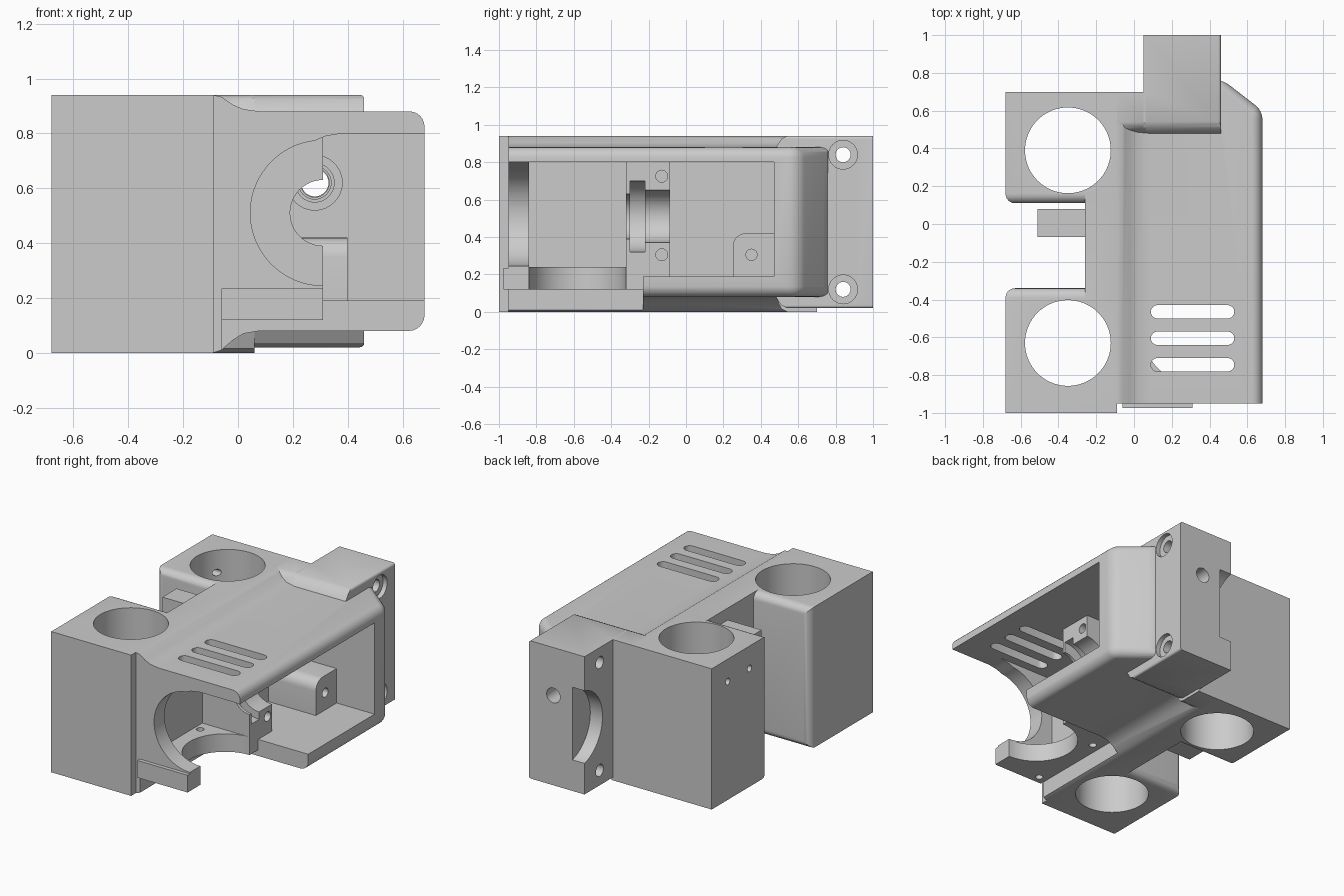
import bpy, bmesh, math
from mathutils import Vector

if "Cube" in bpy.data.objects:
    bpy.data.objects.remove(bpy.data.objects["Cube"])

grey = bpy.data.materials.new("light grey plastic")
grey.use_nodes = True
COLOUR = (0.6, 0.6, 0.6, 1)
grey.diffuse_color = COLOUR
grey.node_tree.nodes["Principled BSDF"].inputs["Base Color"].default_value = COLOUR


def place(axis, a, b, t):
    return Vector({"x": (t, a, b), "y": (a, t, b), "z": (a, b, t)}[axis])


def prism(name, pts, axis, lo, hi, round_if=None, radius=0.05):
    """Extrude a 2D outline along an axis, optionally rounding chosen edges."""
    bm = bmesh.new()
    base = bm.faces.new([bm.verts.new(place(axis, a, b, lo)) for a, b in pts])
    ext = bmesh.ops.extrude_face_region(bm, geom=[base])["geom"]
    bmesh.ops.translate(bm, vec=place(axis, 0, 0, hi - lo),
                        verts=[v for v in ext if isinstance(v, bmesh.types.BMVert)])
    bmesh.ops.recalc_face_normals(bm, faces=bm.faces)
    if round_if:
        edges = [e for e in bm.edges if round_if(e.verts[0].co, e.verts[1].co)]
        bmesh.ops.bevel(bm, geom=edges, offset=radius, segments=6, profile=0.5,
                        affect="EDGES", clamp_overlap=True)
    mesh = bpy.data.meshes.new(name)
    bm.to_mesh(mesh)
    bm.free()
    ob = bpy.data.objects.new(name, mesh)
    bpy.context.collection.objects.link(ob)
    mesh.materials.append(grey)
    return ob


def box(name, x, y, z, **kw):
    return prism(name, [(x[0], y[0]), (x[1], y[0]), (x[1], y[1]), (x[0], y[1])],
                 "z", z[0], z[1], **kw)


def rod(name, axis, a, b, r, lo, hi, n=48):
    ring = [(a + r * math.cos(2 * math.pi * i / n), b + r * math.sin(2 * math.pi * i / n))
            for i in range(n)]
    return prism(name, ring, axis, lo, hi)


def combine(target, other, op):
    bpy.context.view_layer.objects.active = target
    mod = target.modifiers.new(op, "BOOLEAN")
    mod.operation, mod.solver, mod.object = op, "EXACT", other
    bpy.ops.object.modifier_apply(modifier=mod.name)
    bpy.data.objects.remove(other)


def add(other):
    combine(body, other, "UNION")


def cut(other):
    combine(body, other, "DIFFERENCE")


# Central rib whose top and bottom step down smoothly to the hood
step = [(-0.09, 0.94), (-0.06, 0.933), (-0.02, 0.905), (0.02, 0.888), (0.08, 0.88)]
low = [(-0.09, 0.0), (-0.06, 0.01), (-0.02, 0.045), (0.02, 0.07), (0.08, 0.08)]
rib = [(-0.26, 0.94)] + step + low[::-1] + [(-0.26, 0)]
body = prism("carriage_body", rib, "y", -0.95, 0.69)

# Hood with rounded outer edges and a chamfered rear corner
hood = [(-0.05, -0.95), (0.68, -0.95), (0.68, 0.6), (0.46, 0.77), (0.3, 0.77), (-0.05, 0.6)]


def hood_edge(a, b):
    return a.x > 0.45 and b.x > 0.45 and (a.y > 0.5 or b.y > 0.5)


add(prism("hood", hood, "z", 0.08, 0.88, round_if=hood_edge, radius=0.055))

# Two bearing blocks, rounded on the faces towards the gap
for y0, y1, gap in ((-1, -0.34, -0.34), (0.11, 0.7, 0.11)):
    add(box("bearing_block", (-0.68, -0.09), (y0, y1), (0, 0.94), radius=0.05,
            round_if=lambda a, b: abs(a.y - gap) < 0.01 and abs(b.y - gap) < 0.01))

# Raised rear mount with a sloped front
for x0, x1, back, bottom in ((0.05, 0.46, 1.0, 0.02), (-0.1, 0.06, 0.7, 0.0)):
    side = [(back, bottom), (back, 0.94), (0.54, 0.94), (0.51, 0.925), (0.48, 0.88),
            (0.48, 0.08), (0.51, bottom + 0.015), (0.54, bottom)]
    add(prism("rear_mount", side, "x", x0, x1, radius=0.055, round_if=lambda a, b:
              a.x > 0.45 and b.x > 0.45 and abs(a.z - b.z) < 0.001
              and max(a.y, b.y) > 0.9))

# Belt clamp in the gap
add(box("belt_clamp", (-0.51, -0.2), (-0.07, 0.08), (0.06, 0.86)))

# Inner chambers of the hood
cut(box("rear_chamber", (0.05, 0.9), (-0.085, 0.47), (0.19, 0.8)))
cut(box("mount_clearance", (0.31, 0.9), (-0.33, 0.0), (0.19, 0.8)))
cut(box("front_chamber", (-0.04, 0.9), (-0.84, -0.32), (0.24, 0.8)))

# Front opening and the cut-away floor
cut(rod("front_opening", "y", 0.31, 0.51, 0.265, -1.1, -0.8, 64))
cut(prism("front_side_opening", [(0.2, 0.74), (0.32, 0.79), (0.38, 0.8), (0.9, 0.8),
                                 (0.9, 0.2), (0.31, 0.2), (0.31, 0.6)], "y", -1.1, -0.8))
cut(box("floor_side_cut", (0.31, 0.9), (-1.1, -0.23), (-0.1, 0.3)))
add(box("front_lip", (-0.06, 0.31), (-0.975, -0.9), (0.12, 0.235)))
cut(box("under_cut", (-0.06, 0.9), (-1.1, -0.23), (-0.1, 0.12)))
cut(rod("duct_inlet", "z", 0.31, -0.58, 0.26, -0.1, 0.3, 64))
for y in (-0.92, -0.4):
    cut(rod("floor_hole", "z", 0.0, y, 0.024, 0.05, 0.4, 24))

# Stepped groove seat and its clamp screw holes
for r, lo, hi in ((0.12, -0.4, -0.29), (0.19, -0.3, -0.22), (0.14, -0.23, 0.0)):
    cut(rod("groove_seat", "y", 0.31, 0.51, r, lo, hi))
for z in (0.305, 0.725):
    cut(rod("clamp_hole", "x", -0.13, z, 0.032, 0.1, 0.5, 24))

# Vertical bearing bores and cooling slots
for y in (-0.63, 0.39):
    cut(rod("bearing_bore", "z", -0.35, y, 0.227, -0.1, 1.1, 72))
for y in (-0.465, -0.605, -0.745):
    slot = []
    for cx, start in ((0.495, -90), (0.125, 90)):
        for i in range(9):
            t = math.radians(start + i * 22.5)
            slot.append((cx + 0.036 * math.cos(t), y + 0.036 * math.sin(t)))
    cut(prism("cooling_slot", slot, "z", 0.7, 1.0))

# Feed hole with a flared inner mouth
cut(rod("feed_hole", "y", 0.28, 0.62, 0.05, 0.4, 1.1, 32))
for i in range(5):
    t = math.radians(i * 18)
    cut(rod("feed_flare", "y", 0.28, 0.62, 0.1 - 0.05 * math.sin(t), 0.4,
            0.48 + 0.05 * (1 - math.cos(t)), 32))

# Rear mount screw holes, counterbores and wheel recess
for z in (0.12, 0.84):
    cut(rod("mount_hole", "x", 0.84, z, 0.04, 0.0, 0.6, 32))
    cut(rod("mount_counterbore", "x", 0.84, z, 0.077, 0.43, 0.6, 32))
cut(rod("wheel_recess", "x", 1.06, 0.47, 0.25, -0.1, 0.14, 64))

# Set screw holes in the rear bearing block
for y in (0.3, 0.53):
    cut(rod("set_screw_hole", "x", y, 0.79, 0.022, -0.8, -0.4, 20))

# Bracket with a rounded corner inside the rear chamber
arc = [(0.32 - 0.07 * math.cos(math.radians(a)), 0.35 + 0.07 * math.sin(math.radians(a)))
       for a in range(0, 91, 15)]
bracket = [(0.25, 0.18)] + arc + [(0.48, 0.42), (0.48, 0.18)]
add(prism("inner_bracket", bracket, "x", 0.03, 0.4))
cut(rod("bracket_hole", "x", 0.35, 0.305, 0.03, 0.25, 0.5, 24))

# Crisp edges, smooth curves
bpy.ops.object.select_all(action="DESELECT")
body.select_set(True)
bpy.context.view_layer.objects.active = body
bpy.ops.object.shade_smooth_by_angle(angle=math.radians(30))
